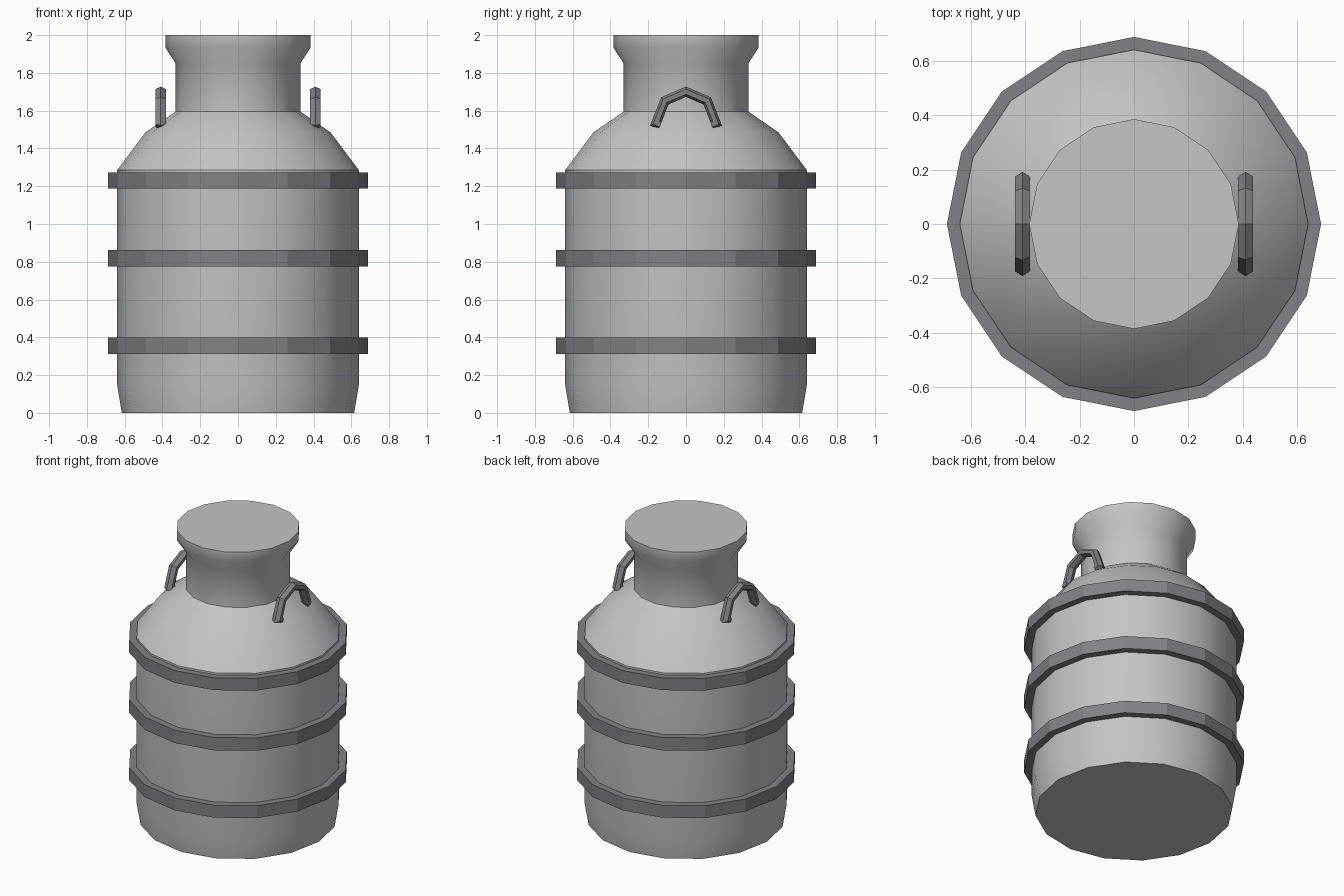
import bpy, bmesh, math
from mathutils import Vector

SIDES = 16

cube = bpy.data.objects.get("Cube")
if cube:
    bpy.data.objects.remove(cube, do_unlink=True)


def material(name, colour):
    mat = bpy.data.materials.new(name)
    mat.use_nodes = True
    mat.diffuse_color = colour
    mat.node_tree.nodes["Principled BSDF"].inputs["Base Color"].default_value = colour
    return mat


def add_object(name, bm, mat, smooth_angle=None):
    bmesh.ops.recalc_face_normals(bm, faces=bm.faces[:])
    mesh = bpy.data.meshes.new(name)
    bm.to_mesh(mesh)
    bm.free()
    mesh.materials.append(mat)
    obj = bpy.data.objects.new(name, mesh)
    bpy.context.collection.objects.link(obj)
    if smooth_angle:
        bpy.ops.object.select_all(action='DESELECT')
        obj.select_set(True)
        bpy.context.view_layer.objects.active = obj
        bpy.ops.object.shade_smooth_by_angle(angle=math.radians(smooth_angle))
    return obj


def bridge(bm, a, b):
    n = len(a)
    for i in range(n):
        bm.faces.new((a[i], a[(i + 1) % n], b[(i + 1) % n], b[i]))


def lathe(profile, closed=False):
    """Turn (radius, height) points about z; cap the ends unless closed."""
    bm = bmesh.new()
    angles = [2 * math.pi * i / SIDES for i in range(SIDES)]
    loops = [[bm.verts.new((r * math.cos(a), r * math.sin(a), z)) for a in angles]
             for r, z in profile]
    for a, b in zip(loops, loops[1:]):
        bridge(bm, a, b)
    if closed:
        bridge(bm, loops[-1], loops[0])
    else:
        bm.faces.new(loops[0])
        bm.faces.new(loops[-1])
    return bm


def sweep_handle(x, path, half_width, half_depth):
    """Sweep a hexagon along a path in the yz plane."""
    bm = bmesh.new()
    pts = [Vector((x, y, z)) for y, z in path]
    side = Vector((1, 0, 0))
    loops = []
    for i, p in enumerate(pts):
        before = (p - pts[i - 1]).normalized() if i else None
        after = (pts[i + 1] - p).normalized() if i < len(pts) - 1 else None
        before, after = before or after, after or before
        tangent = (before + after).normalized()
        out = side.cross(tangent) / max(tangent.dot(before), 0.7)
        loop = []
        for k in range(6):
            a = math.pi * k / 3
            loop.append(bm.verts.new(p + out * half_depth * math.cos(a)
                        + side * half_width * math.sin(a) / math.sin(math.pi / 3)))
        loops.append(loop)
    for a, b in zip(loops, loops[1:]):
        bridge(bm, a, b)
    bm.faces.new(loops[0])
    bm.faces.new(loops[-1])
    return bm


light_steel = material("light steel", (0.55, 0.555, 0.57, 1))
dark_steel = material("dark steel", (0.222, 0.222, 0.242, 1))

# Can body with shoulder, neck and flared lip
body = [(0.615, 0), (0.64, 0.15), (0.64, 1.285), (0.49, 1.485), (0.33, 1.595),
        (0.33, 1.85), (0.385, 1.935), (0.385, 2)]
add_object("can_body", lathe(body), light_steel, 35)

# Hoops around the body
for name, low, high in (("lower", 0.313, 0.398), ("middle", 0.775, 0.863),
                        ("upper", 1.188, 1.272)):
    hoop = [(0.62, low), (0.687, low), (0.687, high), (0.62, high)]
    add_object(name + "_hoop", lathe(hoop, closed=True), dark_steel)

# Carrying handles on the shoulder
half = [(0.135, 1.525), (0.158, 1.535), (0.112, 1.652)]
path = [(-y, z) for y, z in half] + [(0, 1.7)] + half[::-1]
for name, x in (("left", 0.41), ("right", -0.41)):
    add_object(name + "_handle", sweep_handle(x, path, 0.028, 0.025), dark_steel)
